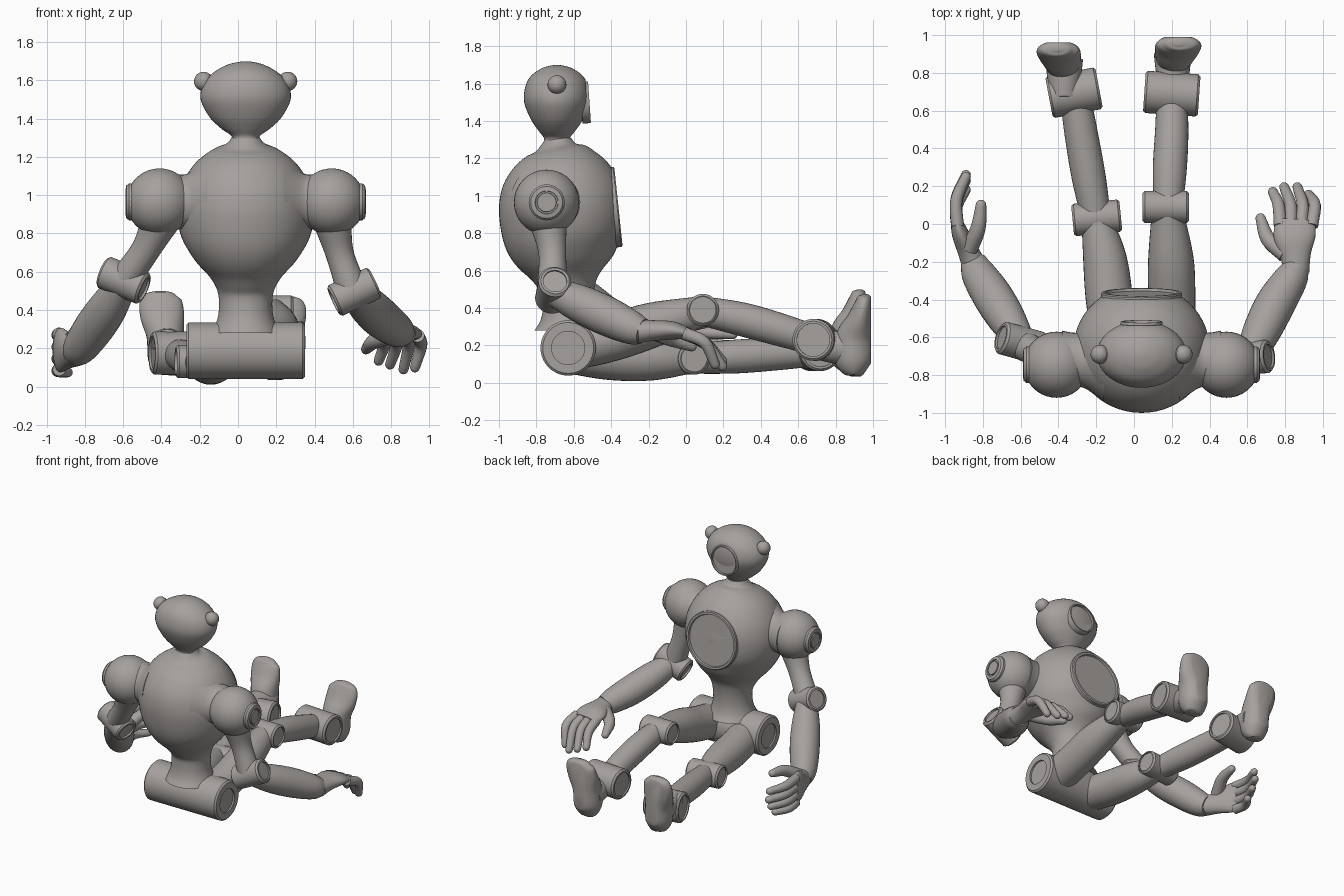
import bpy, bmesh, math
from mathutils import Vector as V

cube = bpy.data.objects.get("Cube")
if cube:
    bpy.data.objects.remove(cube, do_unlink=True)

grey = bpy.data.materials.new("warm_grey")
grey.use_nodes = True
COLOUR = (0.38, 0.355, 0.34, 1)
grey.diffuse_color = COLOUR
grey.node_tree.nodes["Principled BSDF"].inputs["Base Color"].default_value = COLOUR


def finish(bm, name, angle=40):
    """Turn a bmesh into a smooth shaded object."""
    bmesh.ops.recalc_face_normals(bm, faces=bm.faces)
    mesh = bpy.data.meshes.new(name)
    bm.to_mesh(mesh)
    bm.free()
    mesh.materials.append(grey)
    ob = bpy.data.objects.new(name, mesh)
    bpy.context.collection.objects.link(ob)
    bpy.ops.object.select_all(action="DESELECT")
    ob.select_set(True)
    bpy.context.view_layer.objects.active = ob
    bpy.ops.object.shade_smooth_by_angle(angle=math.radians(angle))
    return ob


def spline(points, steps):
    """Catmull-Rom samples through the points."""
    p = [points[0] * 2 - points[1]] + points + [points[-1] * 2 - points[-2]]
    out = []
    for a, b, c, d in zip(p, p[1:], p[2:], p[3:]):
        for k in range(steps):
            t = k / steps
            out.append(0.5 * (2 * b + (c - a) * t + (2 * a - 5 * b + 4 * c - d) * t * t
                              + (3 * b - a - 3 * c + d) * t ** 3))
    return out + [points[-1]]


def loft(name, path, radii, side=(1, 0, 0), sides=32, steps=5, tip=False, cut=None):
    """Elliptical sections along a path; cut = (point, normal) slices a flat face."""
    radii = [r if isinstance(r, tuple) else (r, r) for r in radii]
    centres = spline([V(p) for p in path], steps)
    sizes = spline([V((a, b, 0)) for a, b in radii], steps)
    if tip:
        end, size = centres[-1], sizes[-1].copy()
        way = (end - centres[-2]).normalized()
        for deg in (25, 50, 70, 85):
            a = math.radians(deg)
            centres.append(end + way * size.x * math.sin(a))
            sizes.append(size * math.cos(a))
    bm = bmesh.new()
    rings = []
    for i, (c, s) in enumerate(zip(centres, sizes)):
        t = (centres[min(i + 1, len(centres) - 1)] - centres[max(i - 1, 0)]).normalized()
        u = V(side)
        u = (u - t * u.dot(t)).normalized()
        w = t.cross(u)
        angles = [math.tau * k / sides for k in range(sides)]
        rings.append([bm.verts.new(c + u * max(s.x, .002) * math.cos(a)
                                   + w * max(s.y, .002) * math.sin(a)) for a in angles])
    for r, q in zip(rings, rings[1:]):
        for k in range(sides):
            j = (k + 1) % sides
            bm.faces.new((r[k], r[j], q[j], q[k]))
    bm.faces.new(rings[0])
    bm.faces.new(rings[-1])
    if cut:
        geom = bm.verts[:] + bm.edges[:] + bm.faces[:]
        res = bmesh.ops.bisect_plane(bm, geom=geom, plane_co=cut[0], plane_no=cut[1],
                                     clear_outer=True)
        edges = [e for e in res["geom_cut"] if isinstance(e, bmesh.types.BMEdge)]
        bmesh.ops.holes_fill(bm, edges=edges)
    return finish(bm, name)


def lathe(name, profile, centre, axis, sides=40):
    """Revolve (radius, height) pairs around an axis."""
    bm = bmesh.new()
    turn = V(axis).to_track_quat("Z", "Y")
    vs = [bm.verts.new(V(centre) + turn @ V((r, 0, h))) for r, h in profile]
    es = [bm.edges.new(pair) for pair in zip(vs, vs[1:])]
    bmesh.ops.spin(bm, geom=vs + es, cent=centre, axis=V(axis).normalized(),
                   angle=math.tau, steps=sides, use_merge=True)
    bmesh.ops.remove_doubles(bm, verts=bm.verts, dist=0.0005)
    return finish(bm, name, 30)


def joint(name, a, b, r, inner=0.72):
    """Hinge barrel with bevelled rims and a sunken disc at both ends."""
    a, b = V(a), V(b)
    h = (b - a).length / 2
    half = [(0, h - .012), (inner * r, h - .012), (inner * r, h), (r - .012, h), (r, h - .012)]
    lathe(name, half + [(x, -z) for x, z in reversed(half)], (a + b) / 2, b - a)


def ball(name, centre, r, seg=40):
    bm = bmesh.new()
    bmesh.ops.create_uvsphere(bm, u_segments=seg, v_segments=seg // 2, radius=r)
    bmesh.ops.translate(bm, verts=bm.verts, vec=centre)
    return finish(bm, name)


def rim_plate(name, centre, axis, r, deep=.014):
    """Shallow dish with a raised rim."""
    lathe(name, [(0, 0), (r * .88, 0), (r * .9, deep), (r * .97, deep), (r, deep * .5),
                 (r, -.03)], centre, axis, 48)


# Torso, waist and chest plate
MID = 0.04
chest = (MID, -.375, .94)
chest_way = V((0, 1, .105)).normalized()
torso = [(.28, -.63, .18, .18), (.33, -.63, .155, .15), (.4, -.63, .14, .135),
         (.49, -.63, .145, .14), (.57, -.64, .185, .185), (.66, -.65, .265, .265),
         (.78, -.66, .335, .32), (.92, -.66, .36, .34), (1.05, -.665, .335, .32),
         (1.16, -.67, .27, .255), (1.23, -.675, .185, .175), (1.27, -.68, .1, .1),
         (1.31, -.68, .068, .066)]
loft("torso", [(MID, y, z) for z, y, _, _ in torso], [(a, b) for _, _, a, b in torso],
     sides=56, cut=(chest, chest_way))
rim_plate("chest_plate", chest, chest_way, .215)

# Head with face plate and ears
head = [(1.28, .075, .07), (1.31, .075, .07), (1.35, .13, .1), (1.41, .19, .14),
        (1.5, .235, .175), (1.58, .222, .17), (1.64, .17, .14), (1.68, .1, .085),
        (1.695, .045, .04), (1.7, .005, .005)]
face = (MID, -.53, 1.5)
face_way = V((0, 1, .07)).normalized()
loft("head", [(MID, -.69, z) for z, _, _ in head], [(a, b) for _, a, b in head],
     sides=48, cut=(face, face_way))
rim_plate("face_plate", face, face_way, .112)
for s, label in ((1, "left"), (-1, "right")):
    ball(label + "_ear", (MID + s * .22, -.69, 1.595), .05, 24)
    loft(label + "_ear_base", [(MID + s * x, -.69, z) for x, z in ((.14, 1.55), (.18, 1.575), (.21, 1.59))],
         [.085, .06, .046], (0, 1, 0))

# Pelvis barrel
joint("pelvis", (-.27, -.63, .187), (.35, -.63, .187), .148, .6)

# Shoulders with outer bosses
for s, label in ((1, "left"), (-1, "right")):
    x = MID + s * .45
    ball(label + "_shoulder", (x, -.745, .965), .175)
    loft(label + "_collar", [(MID + s * d, -.72, .965) for d in (.2, .3, .36, .42)],
         [.22, .15, .145, .155], (0, 1, 0))
    lathe(label + "_shoulder_cap", [(0, .178), (.05, .178), (.052, .17), (.06, .17),
          (.062, .178), (.085, .174), (.096, .16), (.096, .12)], (x, -.745, .965), (s, 0, 0))

# Arms
loft("left_upper_arm", [(.49, -.74, .88), (.53, -.715, .7), (.59, -.715, .52)], [.105, .074, .08])
joint("left_elbow", (.5, -.72, .445), (.715, -.7, .545), .088)
loft("left_forearm", [(.61, -.71, .49), (.675, -.57, .425), (.75, -.42, .355), (.83, -.29, .295),
                      (.86, -.23, .275)], [.075, .1, .105, .09, .07])
loft("right_upper_arm", [(-.4, -.74, .88), (-.48, -.7, .72), (-.59, -.64, .56)], [.105, .076, .08])
joint("right_elbow", (-.49, -.66, .51), (-.705, -.6, .6), .088)
loft("right_forearm", [(-.6, -.62, .54), (-.675, -.5, .42), (-.75, -.38, .31), (-.82, -.27, .21),
                       (-.85, -.2, .17)], [.075, .1, .105, .092, .07])

# Hands: palm, four fingers and a thumb
loft("left_palm", [(.86, -.26, .275), (.855, -.17, .28), (.85, -.07, .28), (.855, .02, .262)],
     [(.068, .062), (.08, .055), (.11, .048), (.105, .03)])
tips = [(.735, .17, .135), (.795, .195, .115), (.865, .195, .09), (.925, .155, .1)]
for i, tip in enumerate(tips):
    base = (.775 + .055 * i, -.01, .265)
    bend = (.765 + .064 * i, .1, .215)
    loft(f"left_finger_{i + 1}", [base, bend, tip], [.035, .032, .026], sides=16, tip=True)
loft("left_thumb", [(.8, -.16, .27), (.71, -.08, .235), (.67, .03, .195)], [.045, .04, .027],
     sides=16, tip=True)

loft("right_palm", [(-.845, -.22, .175), (-.88, -.14, .18), (-.92, -.05, .19), (-.94, .02, .19)],
     [(.07, .065), (.085, .055), (.115, .045), (.11, .03)], (0, 0, 1))
for i, reach in enumerate((.25, .26, .23, .18)):
    z = .275 - .062 * i
    loft(f"right_finger_{i + 1}", [(-.935, -.01, z), (-.94, reach * .5, z - .008),
                                   (-.89, reach, z - .015)],
         [.034, .032, .026], (0, 0, 1), 16, tip=True)
loft("right_thumb", [(-.87, -.13, .24), (-.825, -.02, .3), (-.81, .1, .32)], [.045, .04, .028],
     (0, 0, 1), 16, tip=True)

# Legs
loft("left_thigh", [(.2, -.62, .19), (.2, -.4, .24), (.195, -.18, .31), (.175, .09, .385)],
     [.125, .125, .12, .08])
joint("left_knee", (.045, .09, .39), (.29, .09, .39), .086, .8)
loft("left_shin", [(.18, .09, .385), (.19, .3, .34), (.2, .5, .285), (.2, .68, .23)],
     [.078, .09, .088, .08])
joint("left_ankle", (.055, .7, .23), (.345, .68, .23), .112, .78)

loft("right_thigh", [(-.1, -.62, .17), (-.13, -.4, .14), (-.155, -.18, .128), (-.2, .03, .13)],
     [.12, .125, .115, .08])
joint("right_knee", (-.325, .02, .13), (-.07, .045, .13), .086, .8)
loft("right_shin", [(-.2, .03, .13), (-.24, .25, .14), (-.28, .48, .155), (-.315, .7, .17)],
     [.078, .09, .088, .08])
joint("right_ankle", (-.45, .67, .175), (-.185, .72, .175), .112, .78)


# Feet: heel to toe with a flat sole, and an instep joining the ankle
def foot(label, x, y, z, lean, spread):
    rows = [(.0, .89, .035, .03, .02), (.0, .89, .05, .07, .055), (.005, .885, .12, .1, .1),
            (.01, .89, .24, .103, .1), (.025, .92, .34, .12, .07), (.035, .94, .42, .115, .05),
            (.035, .945, .462, .075, .035), (.035, .945, .475, .02, .01)]
    loft(label + "_foot", [(x + lean * d, y + b, z + c) for d, b, c, _, _ in rows],
         [(a * spread, t) for _, _, _, a, t in rows], cut=((0, y + .98, z), (0, 1, 0)))
    loft(label + "_instep", [(x, y + .69, z + .2), (x, y + .8, z + .19), (x, y + .89, z + .18)],
         [.075, .09, .1])


foot("left", .205, 0.01, 0, 1, 1)
foot("right", -.37, -.02, .025, -1, .95)
